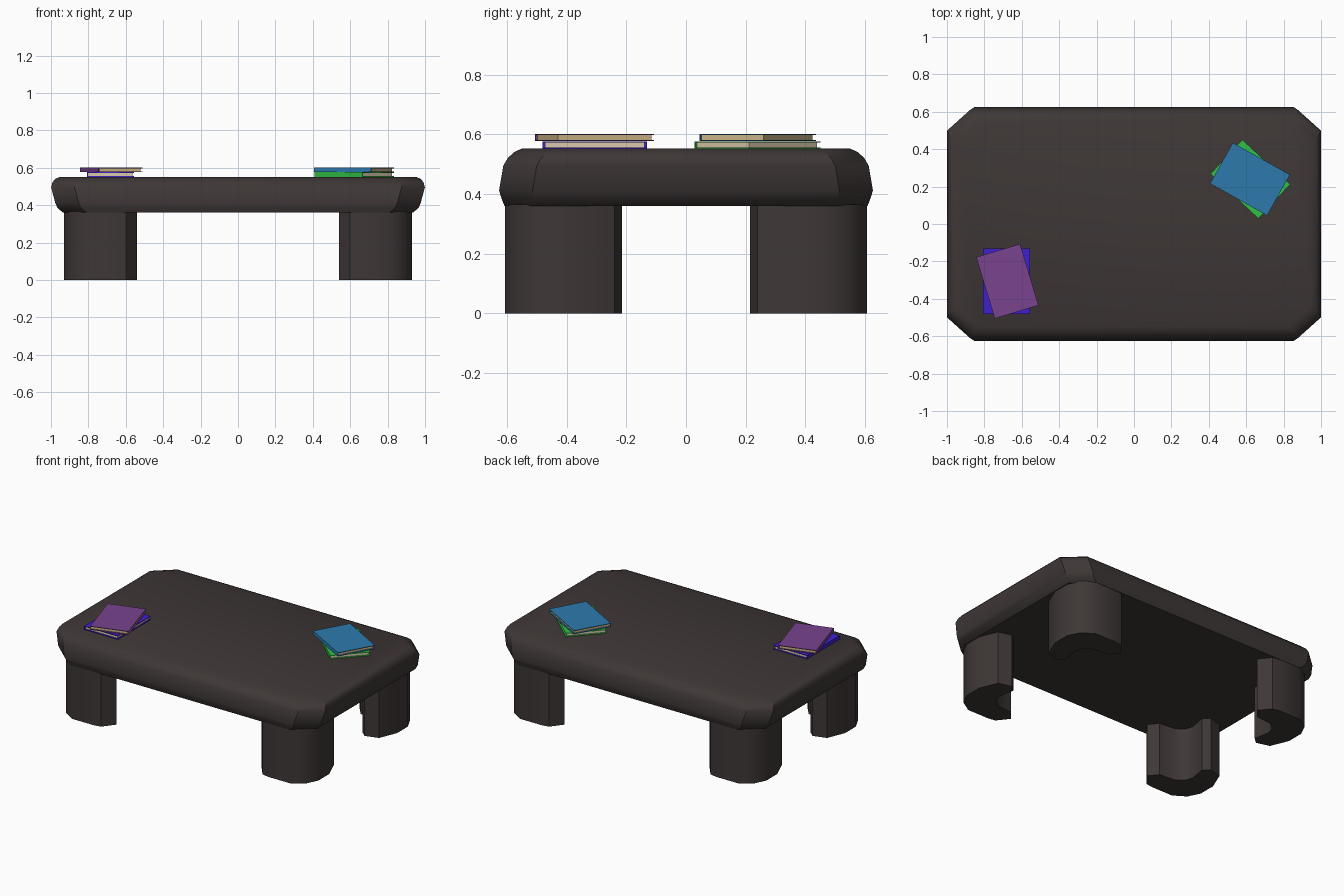
import bpy, bmesh, math
from mathutils import Matrix

if "Cube" in bpy.data.objects:
    bpy.data.objects.remove(bpy.data.objects["Cube"])


def material(name, rgb):
    m = bpy.data.materials.new(name)
    m.diffuse_color = (*rgb, 1)
    m.use_nodes = True
    m.node_tree.nodes["Principled BSDF"].inputs["Base Color"].default_value = m.diffuse_color
    return m


wood = material("dark_wood", (0.048, 0.038, 0.037))
purple = material("purple_cover", (0.19, 0.056, 0.27))
indigo = material("indigo_cover", (0.052, 0.014, 0.62))
teal = material("blue_cover", (0.026, 0.195, 0.42))
green = material("green_cover", (0.03, 0.53, 0.06))
tan = material("tan_pages", (0.62, 0.47, 0.25))
cream = material("cream_pages", (0.72, 0.60, 0.42))


def finish(name, bm, mats, smooth=None):
    bmesh.ops.recalc_face_normals(bm, faces=bm.faces[:])
    me = bpy.data.meshes.new(name)
    bm.to_mesh(me)
    bm.free()
    ob = bpy.data.objects.new(name, me)
    bpy.context.collection.objects.link(ob)
    for m in mats:
        me.materials.append(m)
    if smooth:
        bpy.ops.object.select_all(action='DESELECT')
        ob.select_set(True)
        bpy.context.view_layer.objects.active = ob
        bpy.ops.object.shade_smooth_by_angle(angle=math.radians(smooth))
    return ob


def loft(bm, rings):
    """Skin a stack of equal-sized rings and cap both ends."""
    vs = [[bm.verts.new(p) for p in r] for r in rings]
    n = len(vs[0])
    for a, b in zip(vs, vs[1:]):
        for i in range(n):
            j = (i + 1) % n
            bm.faces.new((a[i], a[j], b[j], b[i]))
    bm.faces.new(vs[0][::-1])
    bm.faces.new(vs[-1])


# Tabletop: clipped-corner slab, (z, half width, half depth)
profile = [(0.36, 0.935, 0.608), (0.385, 0.965, 0.618), (0.412, 0.977, 0.626),
           (0.495, 0.999, 0.612), (0.522, 0.992, 0.596), (0.541, 0.977, 0.574),
           (0.552, 0.950, 0.550)]


def octagon(z, hx, hy, cx=0.125, cy=0.112):
    q = [(hx, hy - cy), (hx - cx, hy)]
    pts = q + [(-x, y) for x, y in q[::-1]]
    pts += [(-x, -y) for x, y in pts]
    return [(x, y, z) for x, y in pts]


bm = bmesh.new()
loft(bm, [octagon(*p) for p in profile])
finish("tabletop", bm, [wood], 35)

# Legs: thick C-shaped shells opening toward the table centre
section = [(0.60, 0.597), (0.65, 0.606), (0.81, 0.606), (0.89, 0.555), (0.93, 0.475),
           (0.93, 0.36), (0.88, 0.24), (0.79, 0.214), (0.75, 0.25),
           (0.77, 0.36), (0.755, 0.41), (0.70, 0.45), (0.59, 0.46), (0.54, 0.52)]
for side, sx in (("left", -1), ("right", 1)):
    for end, sy in (("front", -1), ("back", 1)):
        bm = bmesh.new()
        loft(bm, [[(sx * x, sy * y, z) for x, y in section] for z in (0, 0.365)])
        finish(f"{end}_{side}_leg", bm, [wood], 40)


# Books: two covers, a spine on the local -x edge, recessed pages
def box(bm, x0, x1, y0, y1, z0, z1, mat):
    m = Matrix.Translation(((x0 + x1) / 2, (y0 + y1) / 2, (z0 + z1) / 2)) \
        @ Matrix.Diagonal((x1 - x0, y1 - y0, z1 - z0, 1))
    for v in bmesh.ops.create_cube(bm, size=1, matrix=m)["verts"]:
        for f in v.link_faces:
            f.material_index = mat


def book(name, centre, z, angle, cover, pages, w=0.25, d=0.35, h=0.0245, t=0.004):
    bm = bmesh.new()
    x, y = w / 2, d / 2
    box(bm, -x, x, -y, y, 0, t, 0)
    box(bm, -x, x, -y, y, h - t, h, 0)
    box(bm, -x, -x + t, -y, y, t, h - t, 0)
    box(bm, -x + t, x - 0.008, -y + 0.008, y - 0.008, t, h - t, 1)
    ob = finish(name, bm, [cover, pages])
    ob.location = (*centre, z)
    ob.rotation_euler.z = math.radians(angle)


book("left_lower_book", (-0.682, -0.306), 0.552, 0, indigo, cream)
book("left_upper_book", (-0.677, -0.306), 0.577, 16.8, purple, tan, 0.245, 0.343)
book("right_lower_book", (0.622, 0.240), 0.552, 47, green, cream)
book("right_upper_book", (0.620, 0.240), 0.577, 60.7, teal, tan)
